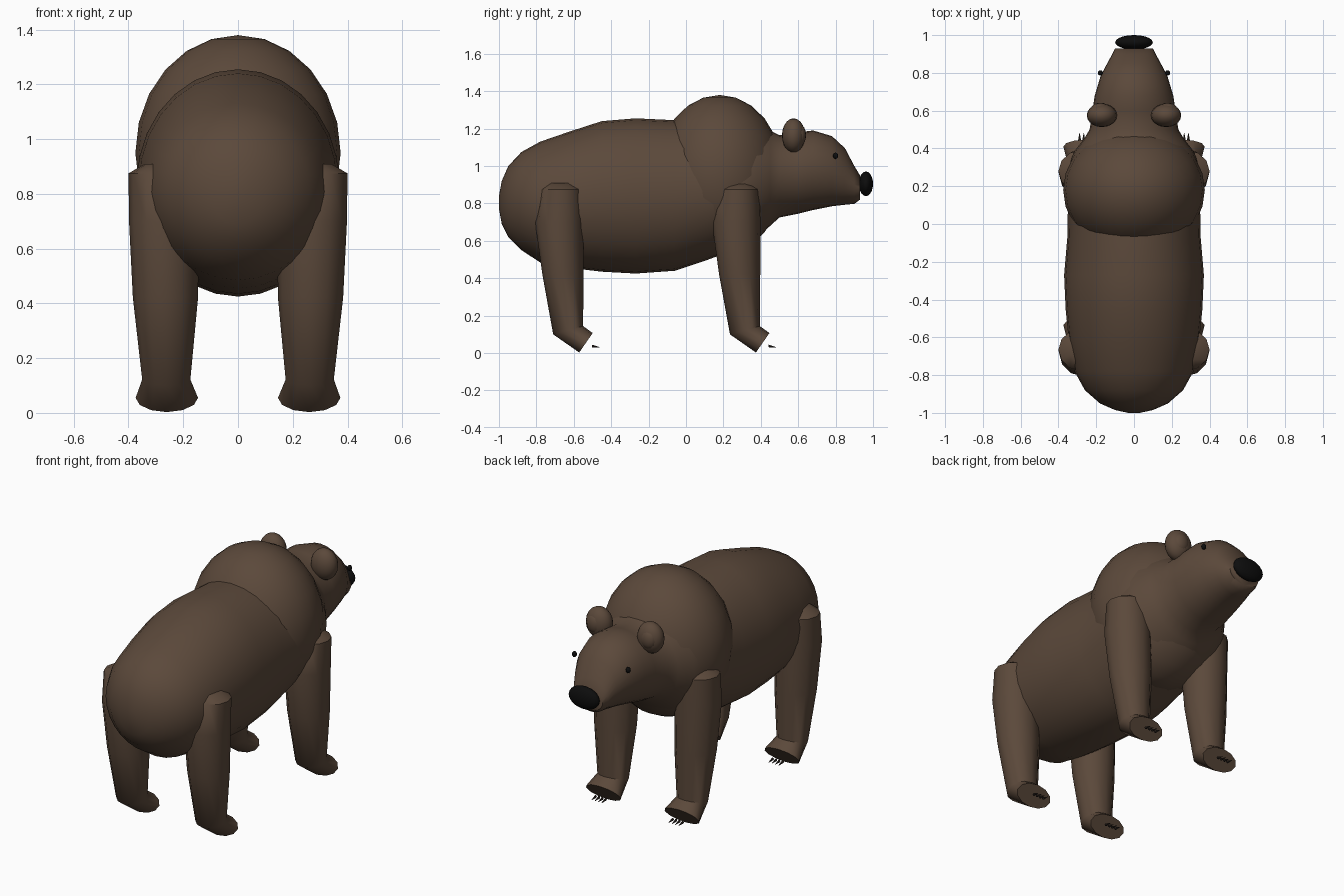
import bpy, bmesh, math
from mathutils import Vector

cube = bpy.data.objects.get("Cube")
if cube:
    bpy.data.objects.remove(cube, do_unlink=True)


def material(name, color):
    m = bpy.data.materials.new(name)
    m.use_nodes = True
    m.diffuse_color = (*color, 1)
    m.node_tree.nodes["Principled BSDF"].inputs["Base Color"].default_value = (*color, 1)
    return m


FUR = material("brown_fur", (0.105, 0.066, 0.043))
BLACK = material("black", (0.004, 0.004, 0.004))
CLAW = material("dark_claw", (0.025, 0.018, 0.014))


def finish(bm, name, mat, angle=50):
    bmesh.ops.recalc_face_normals(bm, faces=bm.faces[:])
    mesh = bpy.data.meshes.new(name)
    bm.to_mesh(mesh)
    bm.free()
    mesh.materials.append(mat)
    ob = bpy.data.objects.new(name, mesh)
    bpy.context.collection.objects.link(ob)
    bpy.ops.object.select_all(action="DESELECT")
    ob.select_set(True)
    bpy.context.view_layer.objects.active = ob
    bpy.ops.object.shade_smooth_by_angle(angle=math.radians(angle))
    return ob


def loft(name, rings, sides, mat, angle=50):
    """Skin rings given as (centre, half axis u, half axis v), capping both ends."""
    bm = bmesh.new()
    loops = []
    for c, u, v in rings:
        angles = [2 * math.pi * i / sides for i in range(sides)]
        loops.append([bm.verts.new(Vector(c) + Vector(u) * math.cos(a) + Vector(v) * math.sin(a))
                      for a in angles])
    for a, b in zip(loops, loops[1:]):
        for i in range(sides):
            j = (i + 1) % sides
            bm.faces.new((a[i], a[j], b[j], b[i]))
    bm.faces.new(loops[0])
    bm.faces.new(loops[-1])
    return finish(bm, name, mat, angle)


def ellipsoid(name, center, radii, mat, segments=20):
    bm = bmesh.new()
    bmesh.ops.create_uvsphere(bm, u_segments=segments, v_segments=segments // 2, radius=1)
    bmesh.ops.scale(bm, vec=radii, verts=bm.verts)
    bmesh.ops.translate(bm, vec=center, verts=bm.verts)
    return finish(bm, name, mat)


# Torso, neck and head: y, half width, top z, bottom z
profile = [
    (-1.0, 0.03, 0.84, 0.77), (-0.985, 0.1, 0.92, 0.69), (-0.95, 0.18, 1.0, 0.62),
    (-0.88, 0.26, 1.075, 0.55), (-0.78, 0.315, 1.13, 0.485), (-0.62, 0.345, 1.185, 0.455),
    (-0.45, 0.362, 1.24, 0.435), (-0.27, 0.37, 1.255, 0.425), (-0.06, 0.352, 1.245, 0.44),
    (0.12, 0.35, 1.24, 0.5), (0.28, 0.35, 1.24, 0.56), (0.38, 0.32, 1.22, 0.615),
    (0.45, 0.265, 1.19, 0.68), (0.5, 0.235, 1.165, 0.725), (0.6, 0.22, 1.18, 0.745),
    (0.68, 0.208, 1.19, 0.765), (0.78, 0.178, 1.16, 0.785), (0.85, 0.142, 1.095, 0.793),
    (0.9, 0.115, 1.0, 0.798), (0.93, 0.1, 0.95, 0.82)]
loft("body_and_head", [((0, y, (t + b) / 2), (w, 0, 0), (0, 0, (t - b) / 2))
                       for y, w, t, b in profile], 28, FUR, 60)

# Shoulder hump and nose
ellipsoid("shoulder_hump", (0, 0.18, 0.95), (0.375, 0.34, 0.43), FUR, 24)
ellipsoid("nose", (0, 0.962, 0.905), (0.1, 0.038, 0.066), BLACK)

# Leg rings for the left front: centre, half width, half depth as (y, z)
leg = [
    ((0.29, 0.28, 0.91), 0.05, (0.06, 0.0)),
    ((0.275, 0.28, 0.875), 0.125, (0.112, 0.0)),
    ((0.27, 0.268, 0.7), 0.128, (0.13, 0.0)),
    ((0.265, 0.287, 0.42), 0.119, (0.11, 0.0)),
    ((0.262, 0.315, 0.122), 0.088, (0.08, 0.022)),
    ((0.26, 0.41, 0.055), 0.114, (0.036, 0.052))]

for side, s in (("left", 1), ("right", -1)):
    # Ears and eyes
    ellipsoid(side + "_ear", (s * 0.17, 0.575, 1.163), (0.08, 0.062, 0.092), FUR)
    ellipsoid(side + "_inner_ear", (s * 0.178, 0.607, 1.165), (0.05, 0.035, 0.058), FUR, 16)
    ellipsoid(side + "_eye", (s * 0.178, 0.8, 1.055), (0.014, 0.014, 0.017), BLACK, 12)
    # Legs and claws
    for end, shift in (("front", 0), ("back", -0.945)):
        name = f"{side}_{end}"
        loft(name + "_leg", [((s * c[0], c[1] + shift, c[2]), (w, 0, 0), (0, *d))
                             for c, w, d in leg], 12, FUR)
        for i in range(4):
            x = s * (0.222 + 0.022 * i)
            loft(f"{name}_claw_{i + 1}",
                 [((x, 0.442 + shift, 0.038), (0.008, 0, 0), (0, 0, 0.008)),
                  ((x, 0.482 + shift, 0.031), (0.001, 0, 0), (0, 0, 0.001))], 6, CLAW)
